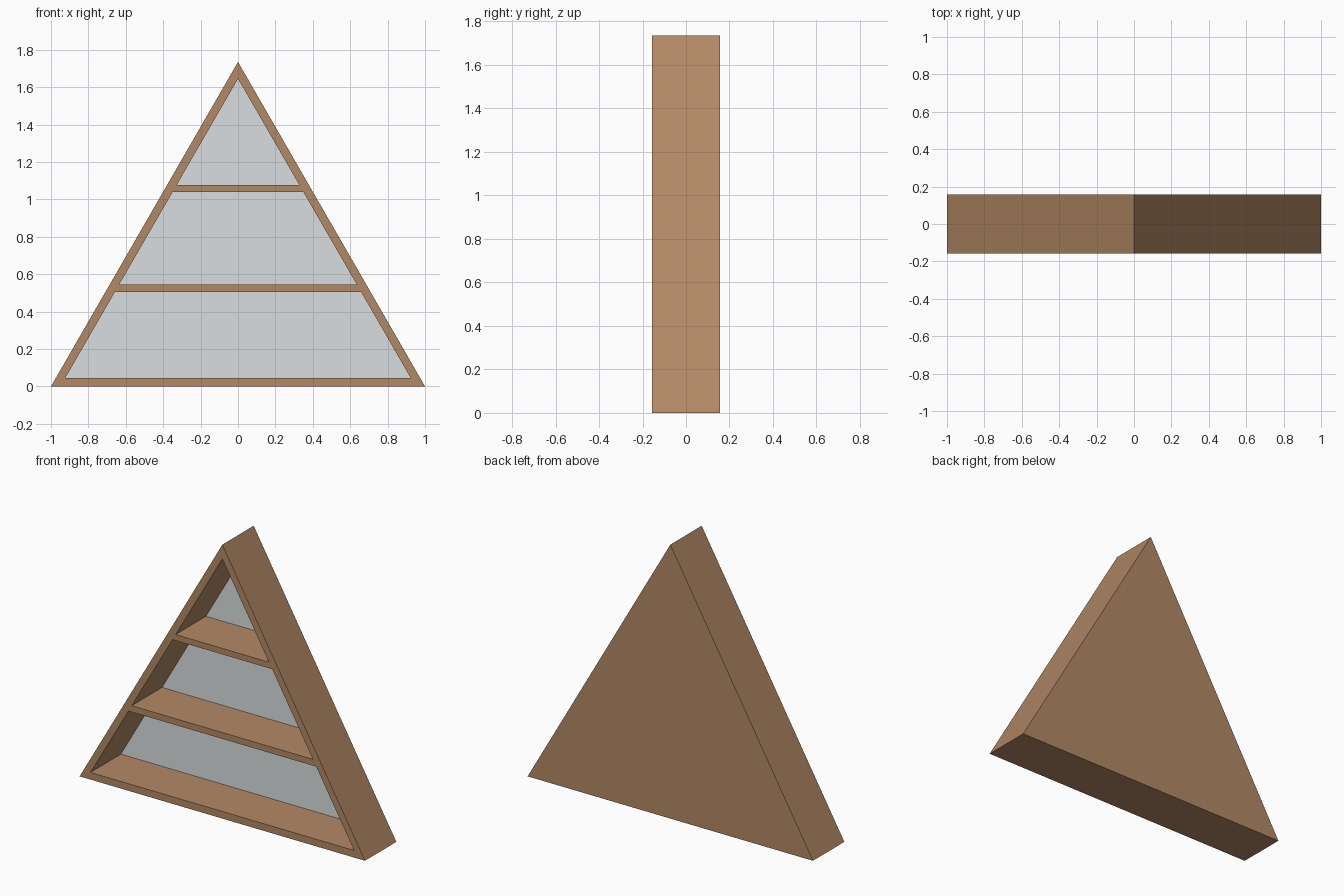
import bpy
import bmesh
import math

cube = bpy.data.objects.get("Cube")
if cube:
    bpy.data.objects.remove(cube, do_unlink=True)

SLOPE = math.sqrt(3)
HEIGHT = 1.735
BOARD = 0.045
FRONT, BACK = -0.157, 0.157
PANEL_FRONT = 0.147
INNER_TOP = HEIGHT - 2 * BOARD


def material(name, color):
    mat = bpy.data.materials.new(name)
    mat.use_nodes = True
    mat.diffuse_color = color
    mat.node_tree.nodes["Principled BSDF"].inputs["Base Color"].default_value = color
    return mat


wood = material("warm wood", (0.45, 0.25, 0.13, 1))
grey = material("pale grey", (0.70, 0.73, 0.75, 1))


def prism(name, profile, y0, y1, mats):
    """Extrude an x-z profile from y0 back to y1."""
    bm = bmesh.new()
    face = bm.faces.new([bm.verts.new((x, y0, z)) for x, z in profile])
    out = bmesh.ops.extrude_face_region(bm, geom=[face])
    verts = [g for g in out["geom"] if isinstance(g, bmesh.types.BMVert)]
    bmesh.ops.translate(bm, verts=verts, vec=(0, y1 - y0, 0))
    bmesh.ops.recalc_face_normals(bm, faces=bm.faces)
    bm.normal_update()
    # The second material goes on the front face
    if len(mats) > 1:
        for f in bm.faces:
            f.material_index = int(f.normal.y < -0.9)
    mesh = bpy.data.meshes.new(name)
    bm.to_mesh(mesh)
    bm.free()
    for mat in mats:
        mesh.materials.append(mat)
    obj = bpy.data.objects.new(name, mesh)
    bpy.context.collection.objects.link(obj)
    return obj


def inner_half(z):
    return (INNER_TOP - z) / SLOPE


# Three mitred frame boards
outer = [(-1, 0), (1, 0), (0, HEIGHT)]
w = inner_half(BOARD)
inner = [(-w, BOARD), (w, BOARD), (0, INNER_TOP)]
for i, name in enumerate(["bottom_board", "left_board", "right_board"]):
    j = (i + 1) % 3
    prism(name, [outer[i], outer[j], inner[j], inner[i]], FRONT, BACK, [wood])

# Back panel, grey on the inside
prism("back_panel", inner, PANEL_FRONT, BACK, [wood, grey])

# Shelves with ends cut to the slope of the sides
for name, low, high in [("lower_shelf", 0.505, 0.545), ("upper_shelf", 1.04, 1.078)]:
    a, b = inner_half(low), inner_half(high)
    prism(name, [(-a, low), (a, low), (b, high), (-b, high)],
          FRONT, PANEL_FRONT, [wood])
